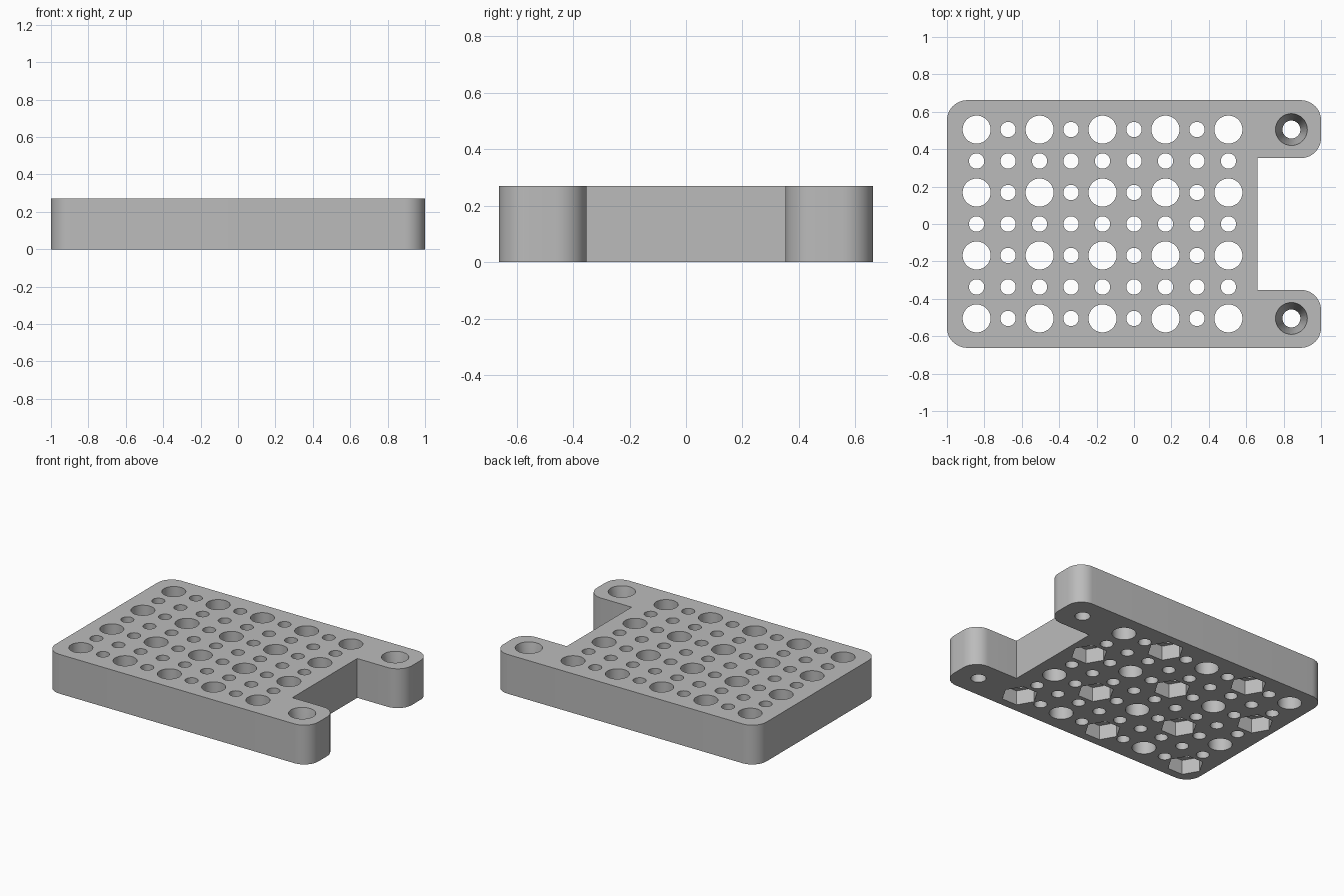
import bpy
import bmesh
import math
from mathutils import Matrix, Vector

HEIGHT = 0.27
HALF_X, HALF_Y = 1.0, 0.662
NOTCH_X, NOTCH_Y = 0.66, 0.352
CORNER = 0.108
PITCH = 0.1683

cube = bpy.data.objects.get("Cube")
if cube:
    bpy.data.objects.remove(cube, do_unlink=True)

grey = bpy.data.materials.new("plain_grey")
grey.use_nodes = True
colour = (0.5, 0.5, 0.5, 1)
grey.diffuse_color = colour
grey.node_tree.nodes["Principled BSDF"].inputs["Base Color"].default_value = colour


def make_object(name, bm):
    bmesh.ops.recalc_face_normals(bm, faces=bm.faces)
    mesh = bpy.data.meshes.new(name)
    bm.to_mesh(mesh)
    bm.free()
    mesh.materials.append(grey)
    obj = bpy.data.objects.new(name, mesh)
    bpy.context.collection.objects.link(obj)
    return obj


def add_cone(bm, x, y, z0, z1, r0, r1, sides):
    """Upright cylinder, prism or cone between two heights, first corner on +x."""
    rings = []
    for z, r in ((z0, r0), (z1, r1)):
        rings.append([bm.verts.new((x + r * math.cos(math.tau * k / sides),
                                    y + r * math.sin(math.tau * k / sides), z))
                      for k in range(sides)])
    low, high = rings
    bm.faces.new(low[::-1])
    bm.faces.new(high)
    for k in range(sides):
        n = (k + 1) % sides
        bm.faces.new((low[k], low[n], high[n], high[k]))


def rounded_outline(corners, steps=12):
    """Outline points; each corner is (x, y, radius) and square."""
    points = []
    for i, (x, y, r) in enumerate(corners):
        p = Vector((x, y))
        if not r:
            points.append(p)
            continue
        a = (Vector(corners[i - 1][:2]) - p).normalized() * r
        b = (Vector(corners[(i + 1) % len(corners)][:2]) - p).normalized() * r
        for k in range(steps + 1):
            t = math.pi / 2 * k / steps
            points.append(p + a * (1 - math.sin(t)) + b * (1 - math.cos(t)))
    return points


def cut(target, name, bm):
    cutter = make_object(name, bm)
    cutter.hide_render = True
    mod = target.modifiers.new(name, "BOOLEAN")
    mod.operation = "DIFFERENCE"
    mod.solver = "EXACT"
    mod.object = cutter
    bpy.context.view_layer.objects.active = target
    bpy.ops.object.modifier_apply(modifier=mod.name)
    bpy.data.objects.remove(cutter, do_unlink=True)


# Plate with two mounting lugs around a notch
half = [(NOTCH_X, NOTCH_Y, 0), (HALF_X, NOTCH_Y, CORNER),
        (HALF_X, HALF_Y, CORNER), (-HALF_X, HALF_Y, CORNER)]
outline = half + [(x, -y, r) for x, y, r in reversed(half)]
bm = bmesh.new()
base = bm.faces.new([bm.verts.new((p.x, p.y, 0)) for p in rounded_outline(outline)])
new = bmesh.ops.extrude_face_region(bm, geom=[base])["geom"]
bmesh.ops.translate(bm, vec=(0, 0, HEIGHT),
                    verts=[v for v in new if isinstance(v, bmesh.types.BMVert)])
plate = make_object("mounting_plate", bm)

# Grid of through holes, with hexagonal nut pockets under alternate large ones
holes, pockets = bmesh.new(), bmesh.new()
for i in range(9):
    for j in range(7):
        x, y = (i - 5) * PITCH, (j - 3) * PITCH
        large = i % 2 == 0 and j % 2 == 0
        radius = 0.075 if large else 0.041
        add_cone(holes, x, y, -0.1, HEIGHT + 0.1, radius, radius, 32)
        if large and (i + j) % 4 == 0:
            add_cone(pockets, x, y, -0.1, 0.1, 0.115, 0.115, 6)
cut(plate, "hole_cutter", holes)
cut(plate, "nut_pocket_cutter", pockets)

# Tapered screw holes in the lugs
bores, tapers = bmesh.new(), bmesh.new()
for side in (-1, 1):
    x, y = 5 * PITCH, side * 3 * PITCH
    add_cone(bores, x, y, -0.1, HEIGHT + 0.1, 0.048, 0.048, 32)
    add_cone(tapers, x, y, 0.06, HEIGHT + 0.01, 0.047, 0.087, 32)
cut(plate, "screw_bore_cutter", bores)
cut(plate, "screw_taper_cutter", tapers)

# Smooth the round walls, keep the rims sharp
bpy.ops.object.select_all(action="DESELECT")
plate.select_set(True)
bpy.context.view_layer.objects.active = plate
bpy.ops.object.shade_smooth_by_angle(angle=math.radians(30))
